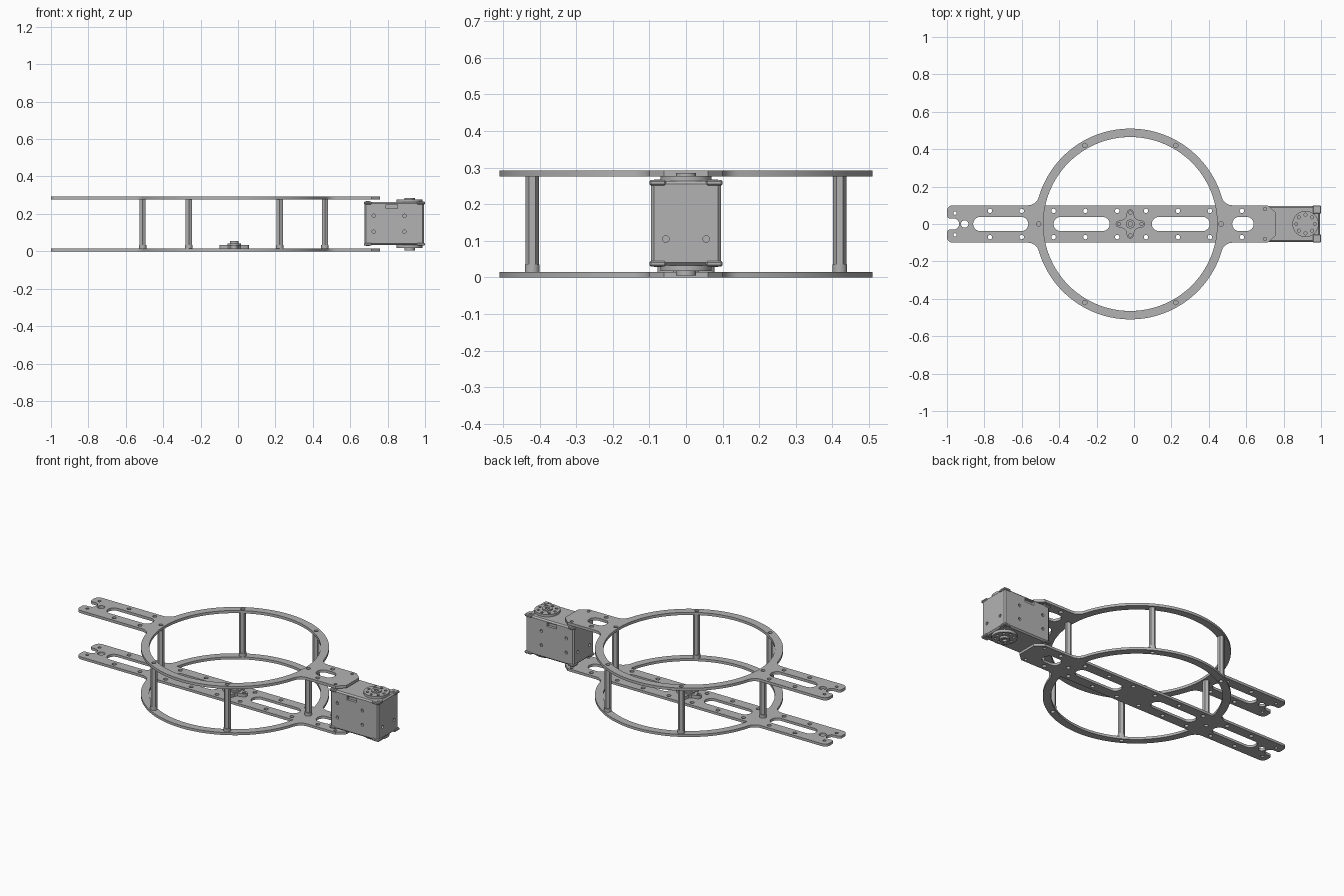
import bpy, math
from mathutils import Matrix

cube = bpy.data.objects.get("Cube")
if cube:
    bpy.data.objects.remove(cube)

grey = bpy.data.materials.new("aluminium grey")
grey.use_nodes = True
COLOUR = (0.45, 0.45, 0.45, 1)
grey.diffuse_color = COLOUR
grey.node_tree.nodes["Principled BSDF"].inputs["Base Color"].default_value = COLOUR

RING_X, OUTER, INNER, HALF = -0.02, 0.51, 0.465, 0.1


def arc(cx, cy, r, a0, a1, n=24):
    """Points along an arc, angles in degrees."""
    steps = [math.radians(a0 + (a1 - a0) * i / n) for i in range(n + 1)]
    return [(cx + r * math.cos(a), cy + r * math.sin(a)) for a in steps]


def circle(cx, cy, r, n=16):
    return arc(cx, cy, r, 0, 360, n)[:-1]


def slot(x0, x1, r):
    return arc(x0 + r, 0, r, 90, 270, 12) + arc(x1 - r, 0, r, -90, 90, 12)


def plate(name, outline, holes, z0, z1):
    """Flat plate with holes, extruded from a filled curve."""
    curve = bpy.data.curves.new(name, "CURVE")
    curve.dimensions, curve.fill_mode = "2D", "BOTH"
    curve.extrude = (z1 - z0) / 2
    for pts in [outline] + holes:
        s = curve.splines.new("POLY")
        s.points.add(len(pts) - 1)
        for p, (x, y) in zip(s.points, pts):
            p.co = (x, y, 0, 1)
        s.use_cyclic_u = True
    tmp = bpy.data.objects.new(name, curve)
    bpy.context.collection.objects.link(tmp)
    bpy.context.view_layer.update()
    mesh = bpy.data.meshes.new_from_object(
        tmp.evaluated_get(bpy.context.evaluated_depsgraph_get()))
    bpy.data.objects.remove(tmp)
    mesh.transform(Matrix.Translation((0, 0, (z0 + z1) / 2)))
    obj = bpy.data.objects.new(name, mesh)
    bpy.context.collection.objects.link(obj)
    return finish(obj, name)


def finish(obj, name, smooth=True):
    obj.name = name
    obj.data.materials.clear()
    obj.data.materials.append(grey)
    if smooth:
        bpy.ops.object.select_all(action="DESELECT")
        obj.select_set(True)
        bpy.context.view_layer.objects.active = obj
        bpy.ops.object.shade_smooth_by_angle(angle=math.radians(30))
    return obj


def cylinder(name, x, y, z0, z1, r, n=24):
    bpy.ops.mesh.primitive_cylinder_add(
        vertices=n, radius=r, depth=z1 - z0, location=(x, y, (z0 + z1) / 2))
    return finish(bpy.context.object, name)


def box(name, x0, x1, y0, y1, z0, z1, bevel=0):
    bpy.ops.mesh.primitive_cube_add(
        size=1, location=((x0 + x1) / 2, (y0 + y1) / 2, (z0 + z1) / 2))
    obj = bpy.context.object
    obj.scale = (x1 - x0, y1 - y0, z1 - z0)
    bpy.ops.object.transform_apply(location=False, rotation=False, scale=True)
    if bevel:
        m = obj.modifiers.new("edge", "BEVEL")
        m.width, m.segments = bevel, 1
        bpy.ops.object.modifier_apply(modifier=m.name)
    return finish(obj, name, smooth=False)


# Frame outline: forked arm, filleted ring and chamfered tip, mirrored in y
FILLET = 0.06
fy = HALF + FILLET
fx = math.sqrt((OUTER + FILLET) ** 2 - fy ** 2)
ang = math.degrees(math.atan2(fy, fx))
half = arc(-0.965, 0, 0.03, 0, 90, 8)
half += arc(-0.985, 0.045, 0.015, -90, -180, 5)
half += arc(-0.97, 0.07, 0.03, 180, 90, 6)
half += arc(RING_X - fx, fy, FILLET, -90, -ang, 8)
half += arc(RING_X, 0, OUTER, 180 - ang, ang, 64)
half += arc(RING_X + fx, fy, FILLET, 180 + ang, 270, 8)
half += [(0.715, HALF), (0.76, 0.06)]
outline = half + [(x, -y) for x, y in reversed(half[1:])]

# Holes shared by both frames
post_spots = [(-0.51, 0), (0.465, 0)]
post_spots += [(x, y) for x in (-0.263, 0.223) for y in (-0.42, 0.42)]
shared = [circle(x, y, 0.012) for x, y in post_spots]
shared += [slot(-0.86, -0.565, 0.038), slot(0.525, 0.64, 0.038), circle(-0.905, 0, 0.02)]
for side in (-1, 1):
    shared += [circle(x, side * 0.07, 0.012) for x in (-0.77, -0.6, 0.577)]
    shared += [circle(-0.957, side * 0.058, 0.009), circle(0.7, side * 0.08, 0.009)]

# Lower frame keeps the bar across the ring
a = math.degrees(math.asin(HALF / INNER))
lower = shared + [arc(RING_X, 0, INNER, a, 180 - a, 64),
                  arc(RING_X, 0, INNER, 180 + a, 360 - a, 64),
                  slot(-0.43, -0.13, 0.038), slot(0.095, 0.405, 0.038)]
for side in (-1, 1):
    lower += [circle(x, side * 0.07, 0.012)
              for x in (-0.43, -0.26, -0.09, 0.064, 0.235, 0.406)]
plate("lower_frame", outline, lower, 0, 0.015)
plate("upper_frame", outline, shared + [circle(RING_X, 0, INNER, 96)], 0.276, 0.292)

# Hexagonal spacer posts with round feet
for i, (x, y) in enumerate(post_spots):
    cylinder(f"post_{i}", x, y, 0.035, 0.276, 0.019, 6)
    cylinder(f"post_foot_{i}", x, y, 0.015, 0.035, 0.02)

# Cross-shaped hub in the middle of the lower frame
cross = []
for k in range(4):
    t = 90 * k
    cx, cy = (0.06 * math.cos(math.radians(t)), 0.06 * math.sin(math.radians(t)))
    cross += arc(RING_X + cx, cy, 0.018, t - 70, t + 70, 8)
    cross += arc(RING_X, 0, 0.042, t + 35, t + 55, 3)
screws = [circle(RING_X + dx, dy, 0.009, 12)
          for dx, dy in ((0.06, 0), (-0.06, 0), (0, 0.06), (0, -0.06))]
plate("hub_cross", cross, screws, 0.015, 0.034)
cylinder("hub_collar", RING_X, 0, 0.034, 0.042, 0.035)
plate("hub_shaft", circle(RING_X, 0, 0.024, 24), [circle(RING_X, 0, 0.011)], 0.04, 0.055)

# Motor housing with recessed screw holes and a cable socket
X0, X1, Z0, Z1 = 0.677, 0.995, 0.033, 0.263
motor = box("motor_housing", X0, X1, -0.096, 0.096, Z0, Z1, 0.008)
cutters = [box("socket_cutter", 0.79, 0.852, s * 0.1 - 0.02, s * 0.1 + 0.02, 0.228, 0.25)
           for s in (-1, 1)]
for x in (0.725, 0.89):
    for z in (0.105, 0.19):
        for s in (-1, 1):
            c = cylinder("screw_cutter", x, s * 0.1, z - 0.015, z + 0.015, 0.009, 16)
            c.rotation_euler.x = math.pi / 2
            cutters.append(c)
for y in (-0.055, 0.055):
    for x in (X0, X1):
        c = cylinder("screw_cutter", x, y, 0.09, 0.12, 0.009, 16)
        c.rotation_euler.y = math.pi / 2
        cutters.append(c)
for c in cutters:
    c.hide_render = True
    m = motor.modifiers.new("cut", "BOOLEAN")
    m.operation, m.solver, m.object = "DIFFERENCE", "EXACT", c
bpy.ops.object.select_all(action="DESELECT")
bpy.context.view_layer.objects.active = motor
motor.select_set(True)
for m in list(motor.modifiers):
    bpy.ops.object.modifier_apply(modifier=m.name)
for c in cutters:
    bpy.data.objects.remove(c)

# Corner brackets on the motor
for xa, xb in ((X0 - 0.004, 0.715), (0.955, X1 + 0.005)):
    for s in (-1, 1):
        ya, yb = sorted((s * 0.055, s * 0.1))
        for za, zb in ((Z0 - 0.003, Z0 + 0.012), (Z1 - 0.012, Z1 + 0.003)):
            box("corner_bracket", xa, xb, ya, yb, za, zb, 0.004)
            cylinder("corner_screw", (xa + xb) / 2, s * 0.077, za - 0.002, zb + 0.002, 0.01, 16)

# Output discs above and below the motor
HX = 0.917
bolts = [circle(HX + 0.05 * math.cos(k * math.pi / 4), 0.05 * math.sin(k * math.pi / 4), 0.008, 12)
         for k in range(8)]
for name, za, zb, ba, bb in (("upper", Z1, 0.277, 0.275, 0.285),
                             ("lower", 0.017, Z0, 0.005, 0.02)):
    plate(name + "_output_disc", circle(HX, 0, 0.07, 48), bolts, za, zb)
    plate(name + "_output_boss", circle(HX, 0, 0.028, 24), [circle(HX, 0, 0.013)], ba, bb)
